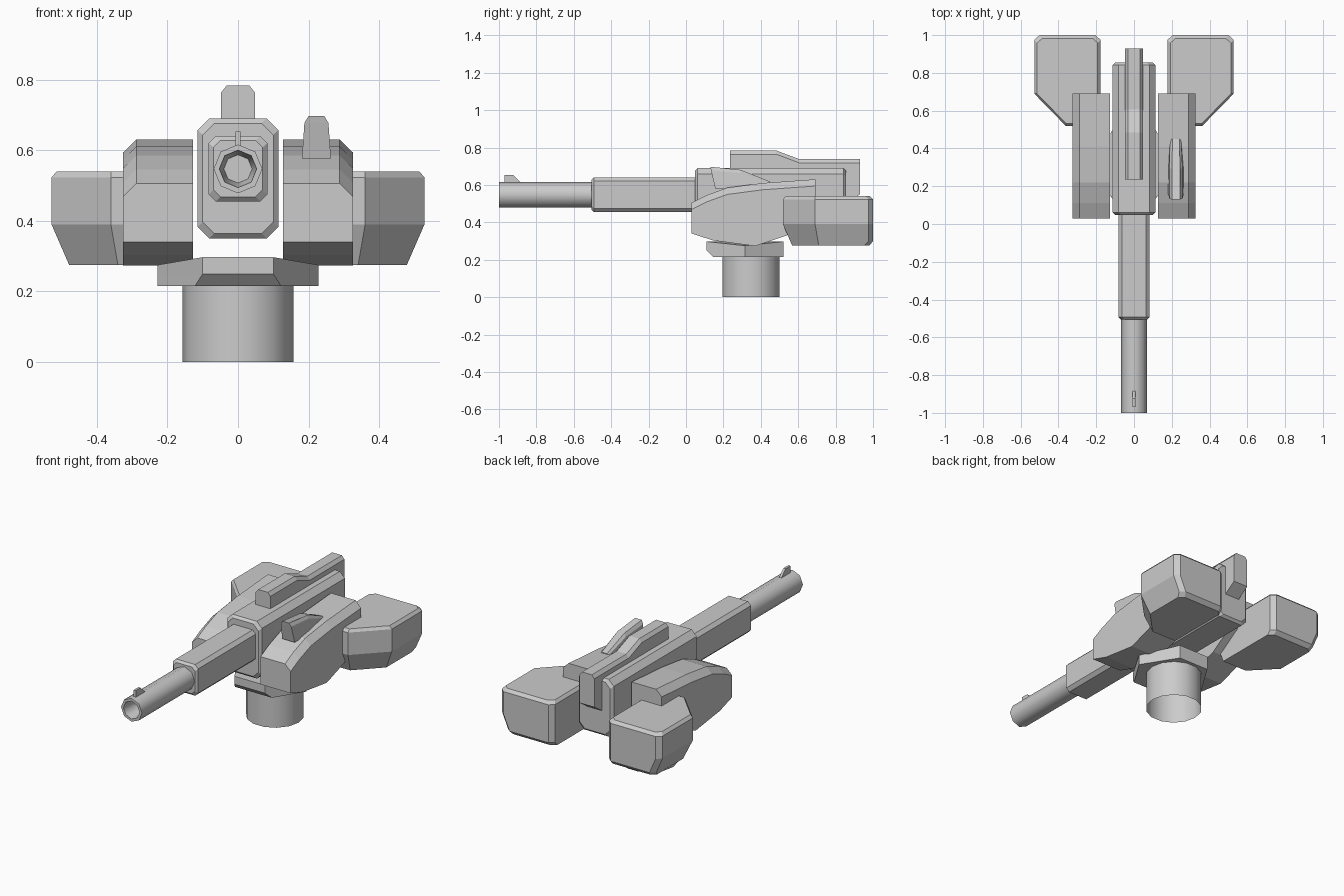
import bpy, bmesh, math

if "Cube" in bpy.data.objects:
    bpy.data.objects.remove(bpy.data.objects["Cube"])


def loft(name, rings, cap=True, smooth=False):
    """Skin a list of equal-length point rings, closing the ends if asked."""
    bm = bmesh.new()
    rows = [[bm.verts.new(p) for p in ring] for ring in rings]
    n = len(rows[0])
    for a, b in zip(rows, rows[1:]):
        for i in range(n):
            j = (i + 1) % n
            bm.faces.new((a[i], a[j], b[j], b[i]))
    if cap:
        bm.faces.new(rows[0])
        bm.faces.new(rows[-1])
    bmesh.ops.recalc_face_normals(bm, faces=bm.faces)
    mesh = bpy.data.meshes.new(name)
    bm.to_mesh(mesh)
    bm.free()
    ob = bpy.data.objects.new(name, mesh)
    bpy.context.collection.objects.link(ob)
    if smooth:
        bpy.ops.object.select_all(action='DESELECT')
        bpy.context.view_layer.objects.active = ob
        ob.select_set(True)
        bpy.ops.object.shade_smooth_by_angle(angle=math.radians(50))
    return ob


def mirrored(ob):
    """Mirror a part across x = 0."""
    ob.modifiers.new("mirror", 'MIRROR')
    return ob


def chamfer_ring(y, hw, z0, z1, c):
    """Rectangle in the xz plane with cut corners."""
    return [(-hw + c, y, z0), (hw - c, y, z0), (hw, y, z0 + c), (hw, y, z1 - c),
            (hw - c, y, z1), (-hw + c, y, z1), (-hw, y, z1 - c), (-hw, y, z0 + c)]


def chamfer_block(name, y0, y1, hw, z0, z1, c, e):
    """Long octagonal block with bevelled ends."""
    def small(y):
        return chamfer_ring(y, hw - e, z0 + e, z1 - e, c)

    def big(y):
        return chamfer_ring(y, hw, z0, z1, c)
    return loft(name, [small(y0), big(y0 + e), big(y1 - e), small(y1)])


def circle(n, r, fn):
    return [fn(r * math.cos(2 * math.pi * i / n), r * math.sin(2 * math.pi * i / n))
            for i in range(n)]


# Pedestal, open underneath
loft("pedestal", [circle(14, 0.157, lambda a, b: (a, 0.347 + b, z)) for z in (0, 0.217)],
     cap=False, smooth=True)

# Turntable: hexagonal plate, low at the wide corners, undercut at the front
def plate(z_mid, z_end, hw, y_front):
    return [(-hw, y_front, z_end), (hw, y_front, z_end), (0.228, 0.315, z_mid),
            (0.10, 0.52, z_end), (-0.10, 0.52, z_end), (-0.228, 0.315, z_mid)]


bottom = [(x, y, 0.215) for x, y, z in plate(0, 0, 0.122, 0.145)]
middle = plate(0.245, 0.25, 0.10, 0.11)
loft("turntable", [bottom, middle, plate(0.275, 0.297, 0.10, 0.11)])

# Receiver and barrel shroud
chamfer_block("receiver", 0.048, 0.855, 0.114, 0.35, 0.69, 0.033, 0.014)
chamfer_block("barrel_shroud", -0.505, 0.08, 0.083, 0.455, 0.64, 0.02, 0.013)

# Barrel with hollow muzzle
loft("barrel", [circle(8, r, lambda a, b: (a, y, 0.547 + b)) for y, r in
                ((-0.48, 0.069), (-1.0, 0.069), (-1.0, 0.053), (-0.88, 0.04))], smooth=True)

# Front sight
sight = [(-0.97, 0.60), (-0.97, 0.653), (-0.925, 0.653), (-0.87, 0.60)]
loft("front_sight", [[(x, y, z) for y, z in sight] for x in (-0.007, 0.007)])

# Top rail with stepped top and a drop behind the receiver
rail = [(0.235, 0.66), (0.235, 0.783), (0.485, 0.783), (0.605, 0.738),
        (0.93, 0.738), (0.93, 0.55), (0.84, 0.49), (0.84, 0.66)]
rail_side = [(y, z - 0.02 if z > 0.7 else z) for y, z in rail]
loft("top_rail", [[(x, y, z) for y, z in prof] for x, prof in
                  ((-0.048, rail_side), (-0.032, rail), (0.032, rail), (0.048, rail_side))])

# Side arms: curved profile with a chamfer along the outer top edge
arm_top = [(0.03, 0.505), (0.11, 0.545), (0.22, 0.585), (0.41, 0.61), (0.692, 0.63)]
arm_low = [(0.692, 0.43), (0.54, 0.33), (0.37, 0.273), (0.145, 0.303), (0.03, 0.34)]
arm_outer = [(y, z - 0.036) for y, z in arm_top]
mirrored(loft("side_arm", [[(x, y, z) for y, z in top + arm_low] for x, top in
                           ((0.127, arm_top), (0.288, arm_top), (0.325, arm_outer))]))

# Rear pods: angled outer front, undercut lower outside, softened top and back
def pod_ring(z, cut, back, inset=0.0):
    xi, xo, yf, yb = 0.177 + inset, 0.528 - cut - inset, 0.518 + cut + inset, back
    return [(xi, yf, z), (0.36 - cut * 0.4, yf, z), (xo, 0.69 + cut * 0.4, z),
            (xo, yb - 0.025, z), (xo - 0.028, yb, z), (xi + 0.028, yb, z), (xi, yb - 0.025, z)]


mirrored(loft("rear_pod", [pod_ring(0.275, 0.05, 0.978), pod_ring(0.298, 0.04, 1.0),
                           pod_ring(0.39, 0.0, 1.0), pod_ring(0.523, 0.0, 1.0),
                           pod_ring(0.54, 0.0, 0.983, 0.015)]))

# Fin on the right arm: tapered and swept back
def fin_ring(hw, front, mid_z, front_z, tail_z, end):
    return [(0.222 + s * hw * w, y, z) for s, w, y, z in
            ((-1, 1, front, front_z), (1, 1, front, front_z), (1, 1, 0.295, mid_z),
             (1, 0.8, end, tail_z), (-1, 0.8, end, tail_z), (-1, 1, 0.295, mid_z))]


loft("arm_fin", [fin_ring(0.041, 0.157, 0.577, 0.577, 0.595, 0.44),
                 fin_ring(0.034, 0.134, 0.663, 0.677, 0.607, 0.45),
                 fin_ring(0.022, 0.13, 0.68, 0.697, 0.617, 0.45)])
